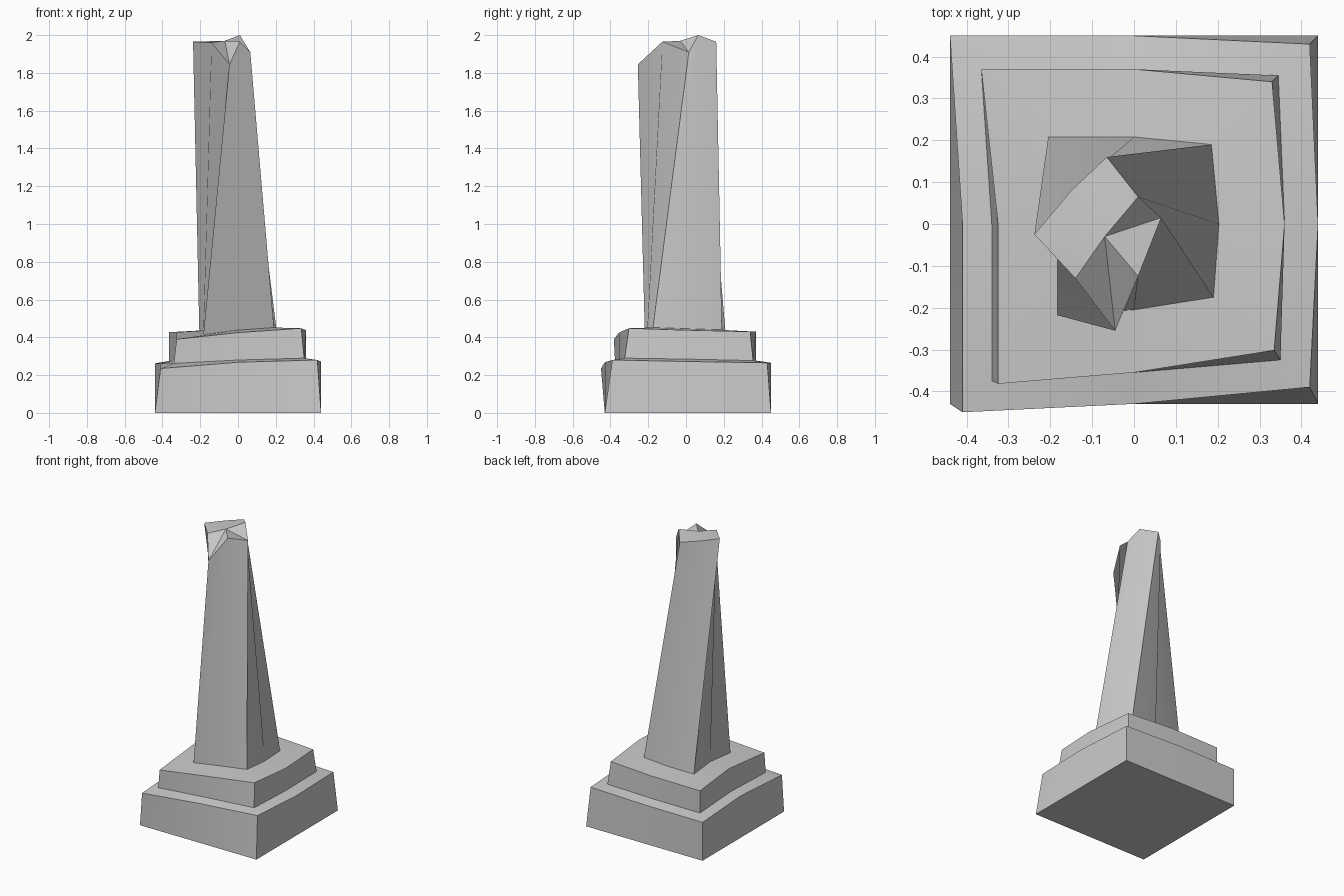
import bpy, bmesh, math

if "Cube" in bpy.data.objects:
    bpy.data.objects.remove(bpy.data.objects["Cube"])

# Every ring: front-left corner, then counter-clockwise through corner / mid-side points
ground = [(-.44, -.43, 0), (0, -.43, 0), (.44, -.43, 0), (.44, 0, 0),
          (.44, .45, 0), (0, .45, 0), (-.44, .45, 0), (-.44, 0, 0)]
plinth_top = [(-.41, -.45, .235), (0, -.43, .268), (.42, -.39, .28), (.44, 0, .272),
              (.42, .43, .265), (0, .45, .265), (-.44, .45, .262), (-.41, 0, .262)]
step_low = [(-.34, -.375, .262), (0, -.355, .28), (.35, -.325, .29), (.36, 0, .285),
            (.345, .355, .277), (0, .37, .277), (-.365, .37, .275), (-.34, 0, .275)]
step_top = [(-.325, -.382, .39), (0, -.355, .425), (.335, -.302, .448), (.36, 0, .438),
            (.33, .34, .43), (0, .37, .43), (-.365, .37, .427), (-.325, 0, .427)]
shaft_low = [(-.183, -.218, .415), (0, -.205, .438), (.19, -.175, .452), (.203, 0, .446),
             (.185, .19, .44), (0, .208, .438), (-.205, .208, .436), (-.183, 0, .436)]
shaft_top = [(-.045, -.255, 1.845), (.01, -.125, 1.965), (.065, .015, 1.91), (.01, .065, 2.0),
             (-.065, .16, 1.965), (-.15, .08, 1.965), (-.238, -.025, 1.965), (-.14, -.13, 1.96)]


def loft(name, rings, bottom=False, peak=None):
    bm = bmesh.new()
    loops = [[bm.verts.new(p) for p in r] for r in rings]
    for a, b in zip(loops, loops[1:]):
        for i in range(8):
            j = (i + 1) % 8
            bm.faces.new((a[i], a[j], b[j], b[i]))
    if bottom:
        bm.faces.new(loops[0][::-1])
    if peak:
        c = bm.verts.new(peak)
        for i in range(8):
            bm.faces.new((loops[-1][i], loops[-1][(i + 1) % 8], c))
    me = bpy.data.meshes.new(name)
    bm.to_mesh(me)
    bm.free()
    ob = bpy.data.objects.new(name, me)
    bpy.context.collection.objects.link(ob)
    bpy.ops.object.select_all(action='DESELECT')
    ob.select_set(True)
    bpy.context.view_layer.objects.active = ob
    bpy.ops.object.shade_smooth_by_angle(angle=math.radians(30))


# Wide worn plinth with its sloping top
loft("plinth", [ground, plinth_top, step_low], bottom=True)
# Smaller step above it
loft("upper_step", [step_low, step_top, shaft_low])
# Leaning, twisted shaft with a broken top
loft("broken_shaft", [shaft_low, shaft_top], peak=(-.07, -.03, 1.97))
